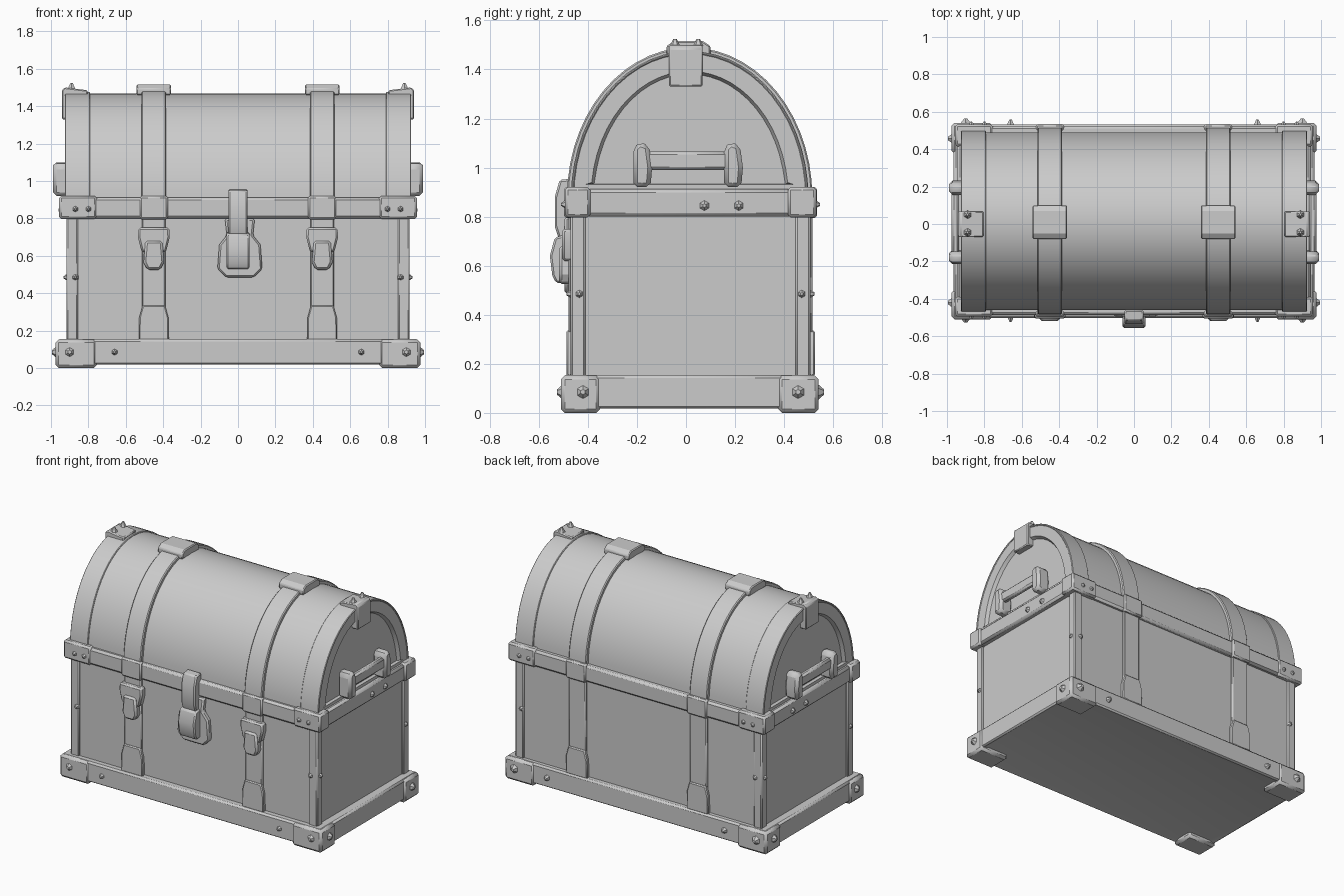
import bpy, bmesh, math
from mathutils import Vector

if "Cube" in bpy.data.objects:
    bpy.data.objects.remove(bpy.data.objects["Cube"])

CY = 0.015          # depth centre of the chest
SPRING = 0.88       # height where the lid arch starts


def finish(name, bm, bevel=0.0):
    bmesh.ops.recalc_face_normals(bm, faces=bm.faces[:])
    mesh = bpy.data.meshes.new(name)
    bm.to_mesh(mesh)
    bm.free()
    ob = bpy.data.objects.new(name, mesh)
    bpy.context.collection.objects.link(ob)
    if bevel:
        m = ob.modifiers.new("bevel", 'BEVEL')
        m.width, m.segments, m.limit_method = bevel, 1, 'ANGLE'
        m.angle_limit = math.radians(40)
    bpy.ops.object.select_all(action='DESELECT')
    ob.select_set(True)
    bpy.context.view_layer.objects.active = ob
    bpy.ops.object.shade_smooth_by_angle(angle=math.radians(30))
    return ob


def box(name, x, y, z, bevel=0.008, hollow_bottom=False):
    bm = bmesh.new()
    bmesh.ops.create_cube(bm, size=1)
    for v in bm.verts:
        for i, (a, b) in enumerate((x, y, z)):
            v.co[i] = (a + b) / 2 + v.co[i] * (b - a)
    if hollow_bottom:
        bm.normal_update()
        low = [f for f in bm.faces if f.normal.z < -0.9]
        bmesh.ops.inset_region(bm, faces=low, thickness=0.07, depth=-0.015)
    return finish(name, bm, bevel)


def prism(name, outline, axis, lo, hi, bevel=0.006):
    """Extrude a 2D outline along x ('X': points are y,z) or y ('Y': points are x,z)."""
    bm = bmesh.new()
    put = (lambda p, d: (d, p[0], p[1])) if axis == 'X' else (lambda p, d: (p[0], d, p[1]))
    f = bm.faces.new([bm.verts.new(put(p, lo)) for p in outline])
    ext = bmesh.ops.extrude_face_region(bm, geom=[f])
    for v in [g for g in ext['geom'] if isinstance(g, bmesh.types.BMVert)]:
        v.co = put(p2(v.co, axis), hi)
    return finish(name, bm, bevel)


def p2(co, axis):
    return (co.y, co.z) if axis == 'X' else (co.x, co.z)


def arch(a, b, n=28):
    return [(CY + a * math.cos(math.pi * i / n), SPRING + b * math.sin(math.pi * i / n))
            for i in range(n + 1)]


def arch_band(name, x0, x1, a, b, t, bevel=0.006):
    """Curved strap: ring between two half ellipses."""
    bm = bmesh.new()
    rows = [[bm.verts.new((x, y, z)) for y, z in arch(a + d, b + d)]
            for x, d in ((x0, 0), (x0, t), (x1, t), (x1, 0))]
    for k in range(4):
        r, s = rows[k], rows[(k + 1) % 4]
        for i in range(len(r) - 1):
            bm.faces.new((r[i], r[i + 1], s[i + 1], s[i]))
    for i in (0, -1):
        bm.faces.new([r[i] for r in rows])
    return finish(name, bm, bevel)


def stud(name, pos, direction, r=0.022, h=0.03):
    bm = bmesh.new()
    bmesh.ops.create_cone(bm, cap_ends=True, segments=6, radius1=r, radius2=r * 0.3, depth=h)
    ob = finish(name, bm)
    ob.rotation_euler = Vector(direction).to_track_quat('Z', 'Y').to_euler()
    ob.location = pos
    return ob


def span(a, b, s):
    return (a, b) if s > 0 else (-b, -a)


# Base, body and rim
box("base_plinth", (-.965, .965), (-.503, .533), (.015, .155), .012, True)
box("chest_body", (-.905, .905), (-.46, .497), (.14, .83), .006)
box("lid_rim", (-.945, .945), (-.487, .525), (.80, .912), .014)

# Lid barrel with recessed end panels
bm = bmesh.new()
ends = []
A = [bm.verts.new((-.92, y, z)) for y, z in arch(.477, .588)]
B = [bm.verts.new((.92, y, z)) for y, z in arch(.477, .588)]
n = len(A)
for i in range(n):
    bm.faces.new((A[i], A[(i + 1) % n], B[(i + 1) % n], B[i]))
ends = [bm.faces.new(A[::-1]), bm.faces.new(B)]
bmesh.ops.recalc_face_normals(bm, faces=bm.faces[:])
bmesh.ops.inset_individual(bm, faces=ends, thickness=.075, depth=0)
bmesh.ops.inset_individual(bm, faces=ends, thickness=.012, depth=-.022)
finish("lid_barrel", bm)

for s in (-1, 1):
    side = "right" if s > 0 else "left"
    c = .45 * s

    # Lid straps, end bands and crown brackets
    arch_band(f"lid_end_band_{side}", *span(.79, .925, s), .472, .583, .012, .004)
    arch_band(f"lid_strap_{side}", c - .066, c + .066, .47, .58, .03)
    crown = [(-.075, 1.46), (-.075, 1.495), (-.045, 1.515), (.075, 1.515), (.105, 1.495), (.105, 1.46)]
    prism(f"strap_crown_{side}", [(y - .005, z) for y, z in crown], 'X', c - .092, c + .092)

    # Lid end clip with studs
    prism(f"end_clip_{side}", [(.805 * s, 1.45), (.805 * s, 1.485), (.925 * s, 1.5), (.942 * s, 1.485),
          (.942 * s, 1.33), (.89 * s, 1.33), (.89 * s, 1.45)], 'Y', -.07, .068)
    for y in (-.045, .05):
        stud(f"end_clip_stud_{side}", (.89 * s, y, 1.51), (0, 0, 1))

    # Straps on front and back of the body
    for f, wall, word in ((-1, -.46, "front"), (1, .497, "back")):
        def out(d0, d1):
            return tuple(sorted((wall + f * d0, wall + f * d1)))
        box(f"{word}_strap_{side}", (c - .062, c + .062), out(-.01, .018), (.15, .81), .005)
        foot = [(-.08, .15), (.08, .15), (.078, .27), (.06, .335), (-.06, .335), (-.078, .27)]
        prism(f"{word}_strap_foot_{side}", [(c + x, z) for x, z in foot], 'Y', *out(0, .028))
        box(f"{word}_rim_clasp_{side}", (c - .075, c + .075), out(0, .038), (.795, .92), .01)
        stud(f"{word}_base_stud_{side}", (.66 * s, wall + f * .048, .085), (0, f, 0))
        for x in (.8, .87):
            stud(f"{word}_rim_stud_{side}", (x * s, wall + f * .04, .85), (0, f, 0), .018, .02)

        # Corner posts, rim corners and base corners
        ey = (-.47, -.41) if f < 0 else (.447, .507)
        box(f"{word}_post_{side}", span(.855, .918, s), ey, (.14, .81), .008)
        ey = (-.494, -.39) if f < 0 else (.415, .532)
        box(f"{word}_rim_corner_{side}", span(.755, .957, s), ey, (.797, .92), .012)
        ey = (-.51, -.35) if f < 0 else (.375, .541)
        box(f"{word}_base_corner_{side}", span(.755, .975, s), ey, (0, .153), .016)
        stud(f"{word}_corner_stud_{side}", (.98 * s, wall + f * -.04, .085), (s, 0, 0), .035, .03)
        stud(f"{word}_corner_front_stud_{side}", (.9 * s, wall + f * .052, .085), (0, f, 0), .035, .028)
        stud(f"{word}_post_stud_{side}", (.87 * s, wall + f * .015, .485), (0, f, 0), .02, .025)
        stud(f"{word}_side_stud_{side}", (.922 * s, wall + f * -.025, .485), (s, 0, 0), .02, .02)

    # Front buckles: frame and hanging tongue
    buckle = [(-.065, .62), (.065, .62), (.085, .70), (.082, .75), (-.082, .75), (-.085, .70)]
    prism(f"buckle_frame_{side}", [(c + x, z) for x, z in buckle], 'Y', -.505, -.455, .01)
    tongue = [(-.035, .525), (.035, .525), (.055, .565), (.045, .68), (-.045, .68), (-.055, .565)]
    prism(f"buckle_tongue_{side}", [(c + x, z) for x, z in tongue], 'Y', -.518, -.46, .012)

    # Side handle: two lugs and a grip bar
    for y in (-.18, .19):
        lug = [(y - .035, .92), (y + .035, .92), (y + .042, 1.0), (y + .03, 1.09), (y - .01, 1.105), (y - .035, 1.08)]
        prism(f"handle_lug_{side}", lug, 'X', *span(.89, .988, s), .02)
    box(f"handle_bar_{side}", span(.935, .975, s), (-.17, .18), (.99, 1.065), .012)
    for y in (.075, .215):
        stud(f"side_rim_stud_{side}", (.95 * s, y, .845), (s, 0, 0), .025, .02)

# Front lock: back plate, lock block and hasp
plate = [(-.075, .485), (.075, .485), (.12, .53), (.11, .66), (.07, .71), (.08, .80),
         (-.08, .80), (-.07, .71), (-.11, .66), (-.12, .53)]
prism("lock_plate", [(x + .01, z) for x, z in plate], 'Y', -.495, -.455, .01)
prism("lock_block", [(-.545, .56), (-.555, .64), (-.535, .715), (-.48, .73), (-.48, .53), (-.53, .53)],
      'X', -.062, .062, .008)
prism("lock_hasp", [(-.515, .70), (-.535, .76), (-.535, .88), (-.515, .95), (-.46, .955), (-.46, .70)],
      'X', -.052, .052, .008)
